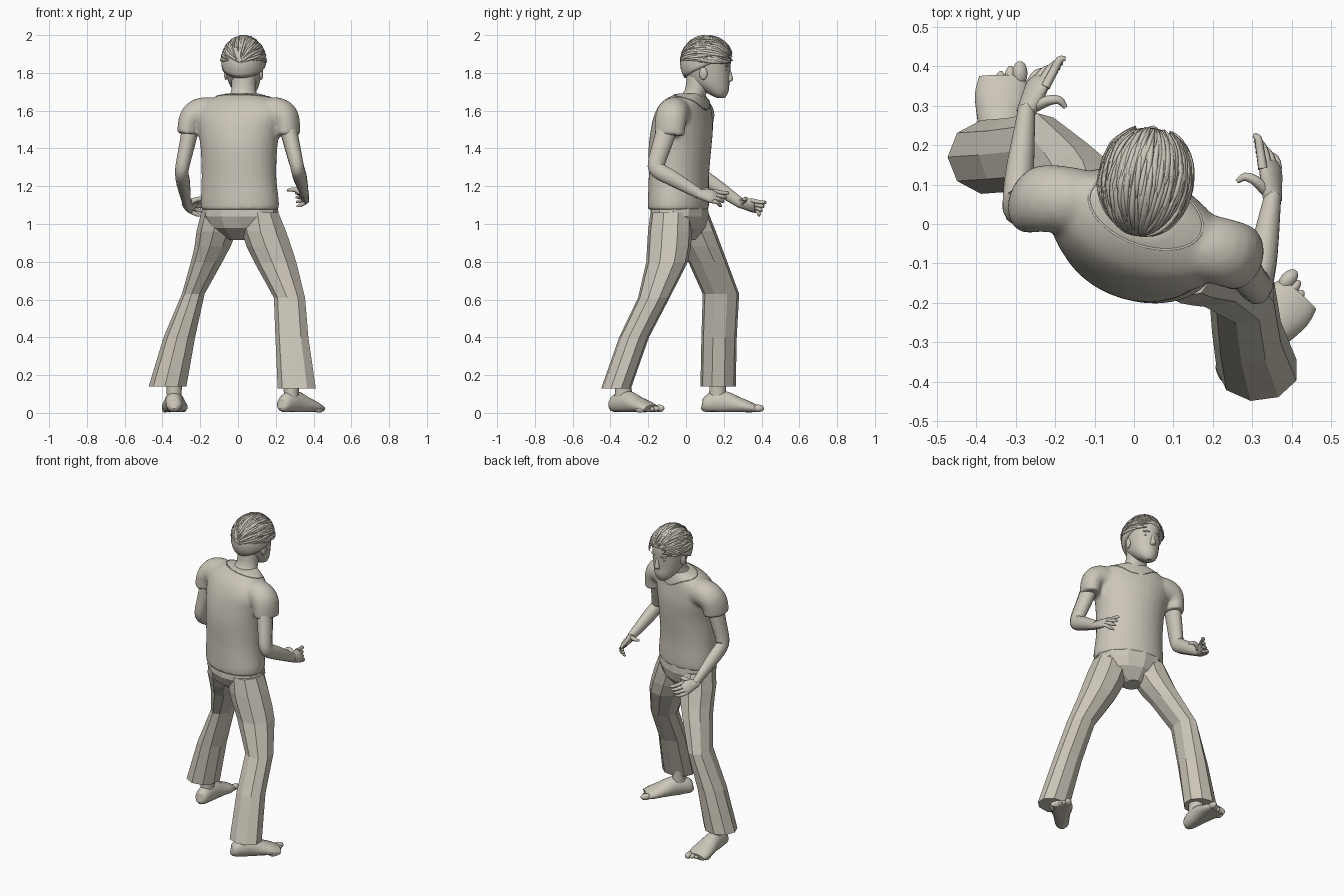
import bpy, bmesh, math, random
from mathutils import Vector, Matrix
from mathutils.bvhtree import BVHTree

random.seed(4)
if "Cube" in bpy.data.objects:
    bpy.data.objects.remove(bpy.data.objects["Cube"])

clay = bpy.data.materials.new("warm_clay")
clay.use_nodes = True
clay.diffuse_color = (0.6, 0.56, 0.48, 1)
clay.node_tree.nodes["Principled BSDF"].inputs["Base Color"].default_value = clay.diffuse_color

X, Y, Z = Vector((1, 0, 0)), Vector((0, 1, 0)), Vector((0, 0, 1))
BODY_YAW = math.radians(-20)
BODY_TURN = Matrix.Rotation(BODY_YAW, 3, 'Z')


def finish(name, bm, smooth=True):
    bmesh.ops.recalc_face_normals(bm, faces=bm.faces)
    for f in bm.faces:
        f.smooth = smooth and len(f.verts) < 5
    mesh = bpy.data.meshes.new(name)
    bm.to_mesh(mesh)
    bm.free()
    mesh.materials.append(clay)
    obj = bpy.data.objects.new(name, mesh)
    bpy.context.scene.collection.objects.link(obj)
    return obj


def resample(rows, steps):
    """Catmull-Rom interpolation of section tuples."""
    out = []
    for i in range(len(rows) - 1):
        a, b, c, d = (rows[min(max(i + k, 0), len(rows) - 1)] for k in (-1, 0, 1, 2))
        for s in range(steps):
            t = s / steps
            out.append([q + t / 2 * (r - p + t * (2 * p - 5 * q + 4 * r - w + t * (3 * (q - r) + w - p)))
                        for p, q, r, w in zip(a, b, c, d)])
    return out + [list(rows[-1])]


def loft(name, rows, sides=16, ref=None, yaw=0.0, steps=3, smooth=True, floor=None, bm=None):
    """Skin through sections (x, y, z, r1, r2); flat rings, or rings across the path if ref is given."""
    own = bm is None
    bm = bm or bmesh.new()
    rows = resample(rows, steps)
    pts = [Vector(r[:3]) for r in rows]
    rings = []
    for i, (c, row) in enumerate(zip(pts, rows)):
        if ref is None:
            u, v = Matrix.Rotation(yaw, 3, 'Z') @ X, Matrix.Rotation(yaw, 3, 'Z') @ Y
        else:
            t = (pts[min(i + 1, len(pts) - 1)] - pts[max(i - 1, 0)]).normalized()
            u = t.cross(ref).normalized()
            v = u.cross(t)
        ring = []
        for k in range(sides):
            a = math.tau * (k + 0.5) / sides
            p = c + u * row[3] * math.cos(a) + v * row[4] * math.sin(a)
            if floor is not None:
                p.z = max(p.z, floor)
            ring.append(bm.verts.new(p))
        rings.append(ring)
    for a, b in zip(rings, rings[1:]):
        for k in range(sides):
            bm.faces.new((a[k], a[k - 1], b[k - 1], b[k]))
    bm.faces.new(rings[0])
    bm.faces.new(rings[-1])
    return finish(name, bm, smooth) if own else None


def ball(name, loc, size, bm=None, turn=0.0):
    own = bm is None
    bm = bm or bmesh.new()
    m = Matrix.Translation(loc) @ Matrix.Rotation(turn, 4, 'Z') @ Matrix.Diagonal((*size, 1))
    bmesh.ops.create_uvsphere(bm, u_segments=14, v_segments=9, radius=1, matrix=m)
    return finish(name, bm) if own else None


# Shirt body and sleeves, fused into one soft surface
bm = bmesh.new()
loft("", [
    (.01, -.04, 1.075, .21, .152), (.01, -.04, 1.12, .213, .154), (.005, -.038, 1.25, .203, .153),
    (.005, -.032, 1.4, .208, .16), (.005, -.022, 1.5, .225, .155), (.01, -.015, 1.58, .24, .138),
    (.015, -.003, 1.64, .212, .115), (.02, .012, 1.674, .15, .088), (.025, .03, 1.692, .085, .068)],
    sides=32, yaw=BODY_YAW, bm=bm)
surface = BVHTree.FromBMesh(bm)
loft("", [
    (-.08, .04, 1.57, .085, .085), (-.17, .06, 1.587, .086, .086), (-.225, .065, 1.575, .077, .086),
    (-.252, .06, 1.535, .064, .085), (-.26, .057, 1.475, .058, .081)],
    sides=20, ref=BODY_TURN @ Y, bm=bm)
loft("", [
    (.1, -.04, 1.57, .085, .085), (.19, -.062, 1.587, .086, .086), (.24, -.075, 1.575, .077, .086),
    (.262, -.083, 1.535, .064, .085), (.268, -.088, 1.47, .058, .082)],
    sides=20, ref=BODY_TURN @ Y, bm=bm)
shirt = finish("shirt", bm)
fuse = shirt.modifiers.new("fuse", 'REMESH')
fuse.mode, fuse.voxel_size, fuse.use_smooth_shade = 'VOXEL', .01, True
soften = shirt.modifiers.new("soften", 'SMOOTH')
soften.factor, soften.iterations = .5, 6

# Thin neckline lying on the shirt
edge = []
for k in range(49):
    a = math.tau * k / 48
    p = BODY_TURN @ Vector((.15 * math.cos(a), .085 * math.sin(a), 0))
    hit = surface.ray_cast(p + Vector((.03, .03, 3)), -Z)[0]
    if hit:
        edge.append((*hit, .003, .003))
loft("shirt_neckline", edge, sides=6, ref=Z, steps=1)

# Trousers: faceted seat and two legs meeting at the crotch
loft("trouser_seat", [
    (.01, -.035, 1.12, .2, .145), (.012, -.035, 1.04, .212, .15), (.013, -.03, .98, .17, .13),
    (.005, -.01, .915, .05, .06)], sides=12, yaw=BODY_YAW, steps=1, smooth=False)
loft("left_trouser_leg", [
    (-.1, .01, 1.06, .095, .11), (-.11, .04, .96, .11, .12), (-.132, .075, .88, .098, .115),
    (-.163, .115, .8, .086, .105), (-.235, .185, .63, .062, .098), (-.308, .175, .4, .086, .095),
    (-.37, .17, .14, .103, .095)], sides=9, steps=1, smooth=False)
loft("right_trouser_leg", [
    (.12, -.08, 1.06, .1, .11), (.14, -.085, .96, .122, .118), (.168, -.09, .88, .122, .118),
    (.2, -.1, .8, .115, .112), (.275, -.17, .61, .085, .085), (.288, -.275, .4, .09, .08),
    (.314, -.37, .13, .104, .08)], sides=9, steps=1, smooth=False)


# Bare feet with toes
def foot(side, ankle, heading, outer):
    f = Vector(heading).normalized()
    s = Vector((f.y, -f.x, 0)) * outer
    base = Vector(ankle)
    bm = bmesh.new()
    profile = [(-.085, .04, .014, .018), (-.07, .04, .038, .038), (-.02, .055, .046, .058),
               (.04, .055, .052, .06), (.1, .042, .063, .046), (.16, .03, .07, .034), (.205, .02, .06, .022)]
    loft("", [(*(base + f * d + Z * z), w, h) for d, z, w, h in profile], ref=Z, floor=0.005, bm=bm)
    for i in range(5):
        p = base + f * (.215 - .013 * i) + s * (-.044 + .024 * i) + Z * (.024 - .002 * i)
        r = .02 if i == 0 else .015
        ball("", p, (.032, r, r), bm, math.atan2(f.y, f.x))
    loft("", [(*(base + Z * .2), .045, .045), (*(base + Z * .1), .04, .046),
              (*(base + Z * .05), .04, .048)], bm=bm)
    finish(side + "_foot", bm)


foot("left", (-.338, .168, 0), (.02, 1, 0), -1)
foot("right", (.282, -.332, 0), (.66, .75, 0), 1)


# Arms
def arm(side, shoulder, elbow, wrist):
    s, e, w = map(Vector, (shoulder, elbow, wrist))
    loft(side + "_arm", [
        (*s, .06, .05), (*s.lerp(e, .6), .052, .042), (*s.lerp(e, .9), .047, .038),
        (*e.lerp(w, .08), .045, .036), (*e.lerp(w, .4), .042, .036), (*w, .028, .022)], sides=12, ref=X)


# Hands, thumb side rolled up, fingers bending towards the palm
def hand(side, wrist, heading, inward):
    f = Vector(heading).normalized()
    inner = Vector((f.y, -f.x, 0)) * inward
    roll = math.radians(55)
    s = inner * math.cos(roll) + Z * math.sin(roll)
    n = Z * math.cos(roll) - inner * math.sin(roll)
    base = Vector(wrist)
    bm = bmesh.new()

    def tube(path, ref, sides=8):
        loft("", [(*(base + f * a + s * b + n * c), r, q) for a, b, c, r, q in path], sides, ref, bm=bm)

    tube([(-.012, 0, 0, .026, .023), (.03, 0, -.004, .036, .022), (.065, -.002, -.008, .042, .02),
          (.088, -.002, -.014, .036, .013)], n, 12)
    for i in range(4):
        o = .033 - .022 * i
        n_long = .02 - .013 * i
        tube([(.07, o, -.008, .012, .012), (.105 + n_long / 2, o, -.016, .011, .011),
              (.128 + n_long, o + .004, -.02 - .008 * i, .01, .01),
              (.135 + n_long, o + .012, -.03 - .012 * i, .005, .005)], s)
    tube([(.015, .015, -.01, .017, .015), (.04, .045, -.022, .014, .013), (.05, .062, -.042, .011, .011),
          (.038, .07, -.062, .006, .006)], f)
    finish(side + "_hand", bm)


arm("left", (-.235, .06, 1.58), (-.3, .04, 1.28), (-.272, .29, 1.11))
hand("left", (-.272, .29, 1.11), (.33, .94, -.1), 1)
arm("right", (.25, -.08, 1.57), (.315, -.165, 1.295), (.352, .07, 1.16))
hand("right", (.352, .07, 1.16), (0, 1, -.1), -1)

# Neck and head, the head parts built around the skull centre
loft("neck", [(.02, .01, 1.62, .1, .08), (.025, .03, 1.67, .08, .07), (.03, .055, 1.71, .066, .062),
              (.03, .07, 1.79, .066, .066)], sides=20)
head = [loft("head", [
    (0, .075, -.185, .02, .02), (0, .065, -.17, .045, .042), (0, .045, -.14, .066, .073),
    (0, .018, -.1, .083, .102), (0, .002, -.045, .094, .122), (0, -.002, .02, .1, .13),
    (0, -.002, .07, .092, .12), (0, -.002, .11, .065, .085), (0, 0, .128, .02, .03)], sides=28)]
head.append(loft("nose", [(0, .115, -.035, .01, .012), (0, .12, -.065, .013, .016),
                          (0, .12, -.088, .018, .021), (0, .112, -.1, .014, .014)], sides=10))
for sx, side in ((-1, "left"), (1, "right")):
    head.append(ball(side + "_ear", (sx * .094, -.005, -.055), (.011, .022, .034)))
    head.append(ball(side + "_eye", (sx * .036, .107, -.038), (.015, .007, .006)))
    head.append(ball(side + "_brow", (sx * .038, .114, -.014), (.025, .008, .006), turn=-sx * .3))
head.append(ball("upper_lip", (0, .11, -.121), (.024, .01, .005)))
head.append(ball("lower_lip", (0, .108, -.132), (.02, .01, .006)))


# Hair cap, longer at the back than at the front
def scalp(angle, share):
    front = math.sin(angle)
    t = share * math.radians(98 - 26 * front)
    return Vector((.117 * math.sin(t) * math.cos(angle), .142 * math.sin(t) * front, .142 * math.cos(t)))


bm = bmesh.new()
grid = [[bm.verts.new(scalp(math.tau * k / 36, .03 + .97 * j / 12)) for k in range(36)] for j in range(13)]
grid.append([bm.verts.new(v.co * .8) for v in grid[-1]])
for a, b in zip(grid, grid[1:]):
    for k in range(36):
        bm.faces.new((a[k], a[k - 1], b[k - 1], b[k]))
bm.faces.new(grid[0])
head.append(finish("hair_cap", bm))

# Combed locks running front to back over the cap, with a swept fringe
bm = bmesh.new()
for k in range(110):
    side = math.radians(-88 + 176 * (k + random.random()) / 110)
    start = math.radians(random.choice((random.uniform(52, 68), random.uniform(-10, 40))))
    span = math.radians(random.uniform(45, 85))
    sway = random.uniform(-.05, .2)
    path = []
    for j in range(6):
        q = j / 5
        g, b = start - span * q, side + sway * (1 - q) ** 2
        lift = .998 + .025 * math.sin(math.pi * q) * random.random() + .02 * (1 - q)
        p = Vector((.117 * math.sin(b) * math.cos(g), .142 * math.sin(g), .142 * math.cos(b) * math.cos(g)))
        w = .3 + .7 * math.sin(math.pi * q)
        path.append((*(p * lift), .008 * w, .005 * w))
    loft("", path, 5, Vector((math.sin(side), 0, math.cos(side))), steps=2, bm=bm)
head.append(finish("hair_locks", bm))
for part in head:
    part.location = (.03, .11, 1.852)
    part.rotation_euler.z = math.radians(-8)
